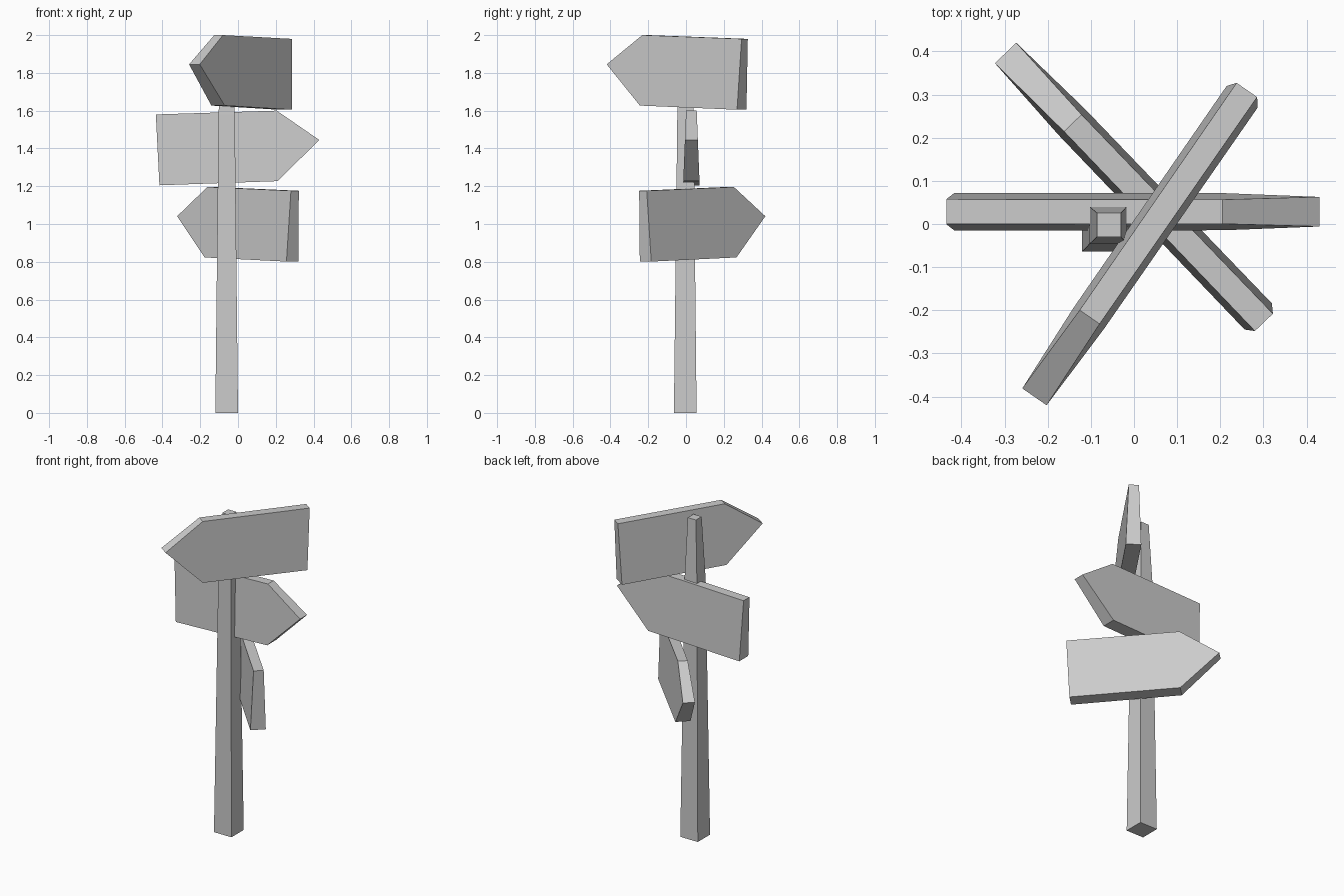
import bpy, bmesh, math
from mathutils import Matrix, Vector

if "Cube" in bpy.data.objects:
    bpy.data.objects.remove(bpy.data.objects["Cube"])


def make_object(name, rings):
    """Join equal-sized vertex rings into a closed, flat-faced solid."""
    bm = bmesh.new()
    loops = [[bm.verts.new(p) for p in ring] for ring in rings]
    n = len(loops[0])
    for a, b in zip(loops, loops[1:]):
        for i in range(n):
            j = (i + 1) % n
            bm.faces.new((a[i], a[j], b[j], b[i]))
    bm.faces.new(loops[0])
    bm.faces.new(loops[-1])
    bmesh.ops.recalc_face_normals(bm, faces=bm.faces[:])
    mesh = bpy.data.meshes.new(name)
    bm.to_mesh(mesh)
    bm.free()
    obj = bpy.data.objects.new(name, mesh)
    bpy.context.collection.objects.link(obj)
    return obj


# Square post, tapering more strongly above the middle board
def square(x, y, half, z):
    return [(x + sx * half, y + sy * half, z)
            for sx, sy in ((-1, -1), (1, -1), (1, 1), (-1, 1))]


make_object("post", [square(-0.06, -0.004, 0.06, 0.0),
                     square(-0.06, -0.003, 0.043, 1.58),
                     square(-0.058, -0.002, 0.028, 1.975)])

# Arrow board outline (along the board, height), shared by all three boards
OUTLINE = [(-0.435, 0.38), (-0.416, 0.005), (0.21, 0.027),
           (0.43, 0.245), (0.205, 0.40)]


def arrow_board(name, x, y, z, angle):
    # Boards are thicker toward their lower edge
    def side(s):
        return [(u, s * (0.044 - 0.0155 * h / 0.39), h) for u, h in OUTLINE]
    place = Matrix.Translation((x, y, z)) @ Matrix.Rotation(math.radians(angle), 4, 'Z')
    make_object(name, [[place @ Vector(p) for p in side(s)] for s in (-1, 1)])


arrow_board("top_board", 0.014, -0.047, 1.60, 235.3)
arrow_board("middle_board", 0.0, 0.0285, 1.20, 0)
arrow_board("lower_board", 0.0, 0.086, 0.796, 133.8)
